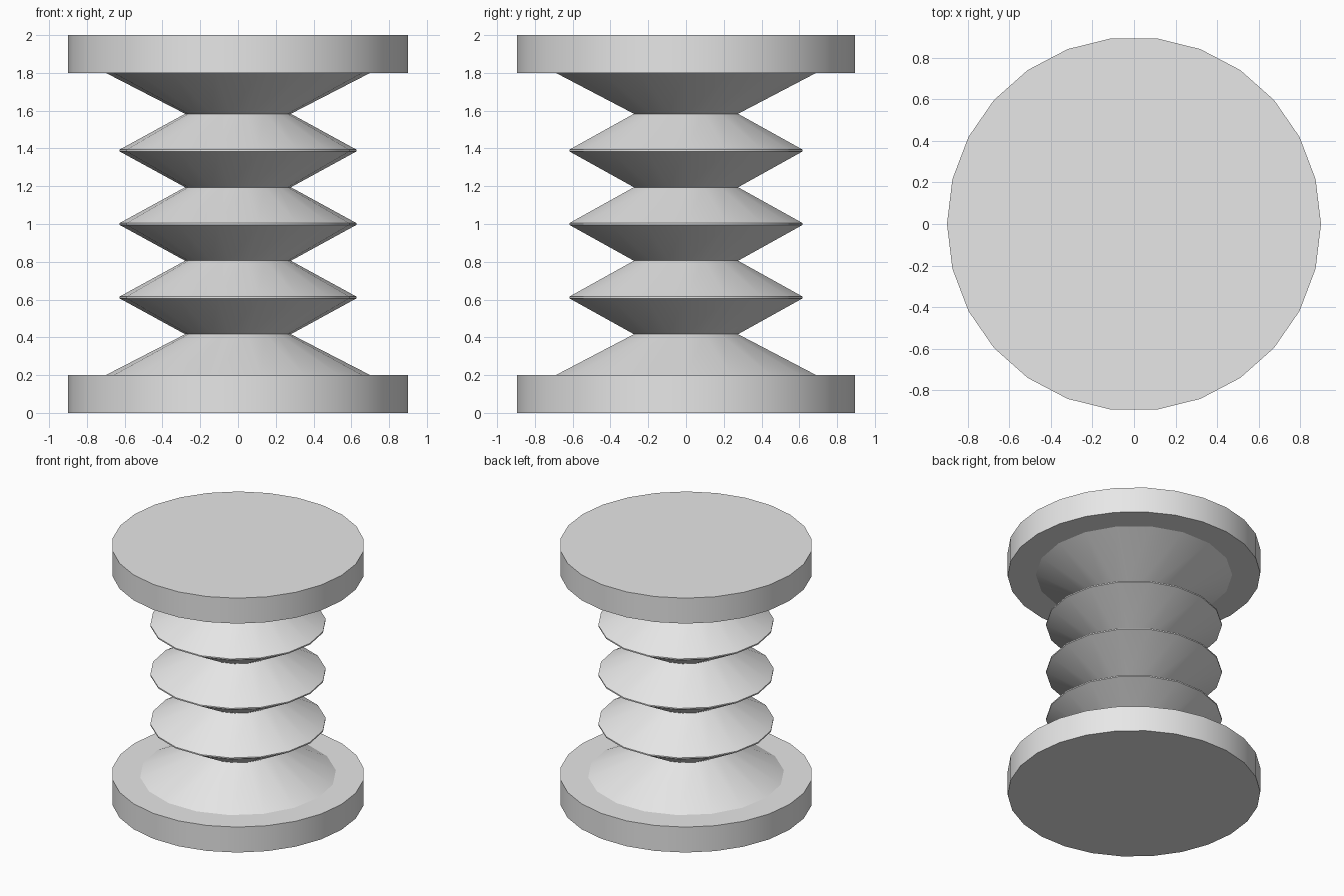
import bpy, bmesh
from math import cos, sin, pi

cube = bpy.data.objects.get("Cube")
if cube:
    bpy.data.objects.remove(cube, do_unlink=True)

# Single plain grey
grey = bpy.data.materials.new("plain_grey")
grey.use_nodes = True
colour = (0.8, 0.8, 0.8, 1)
grey.diffuse_color = colour
grey.node_tree.nodes["Principled BSDF"].inputs["Base Color"].default_value = colour


def lathe(name, profile, sides, capped):
    """Revolve an upward (radius, height) profile about the z axis."""
    bm = bmesh.new()
    rings = [[bm.verts.new((r * cos(2 * pi * i / sides), r * sin(2 * pi * i / sides), z))
              for i in range(sides)] for r, z in profile]
    for low, high in zip(rings, rings[1:]):
        for i in range(sides):
            j = (i + 1) % sides
            bm.faces.new((low[i], low[j], high[j], high[i]))
    if capped:
        bm.faces.new(rings[0][::-1])
        bm.faces.new(rings[-1])
    mesh = bpy.data.meshes.new(name)
    bm.to_mesh(mesh)
    bm.free()
    mesh.materials.append(grey)
    obj = bpy.data.objects.new(name, mesh)
    bpy.context.collection.objects.link(obj)
    bpy.ops.object.select_all(action="DESELECT")
    obj.select_set(True)
    bpy.context.view_layer.objects.active = obj
    bpy.ops.object.shade_smooth_by_angle(angle=pi / 6)
    return obj


# End plates
PLATE = 0.2
for name, z in (("bottom_plate", 0), ("top_plate", 2 - PLATE)):
    lathe(name, [(0.9, z), (0.9, z + PLATE)], 26, True)

# Bellows: flared ends, narrow waists and three thin rounded rims
PITCH, WAIST, RIM = 0.389, 0.28, 0.627
profile = [(0.7, PLATE)]
for fold in (-1, 0, 1):
    z = 1 + fold * PITCH
    profile += [(WAIST, z - PITCH / 2), (RIM - 0.017, z - 0.014), (RIM, z - 0.005),
                (RIM, z + 0.005), (RIM - 0.017, z + 0.014)]
profile += [(WAIST, 1 + 1.5 * PITCH), (0.7, 2 - PLATE)]
lathe("bellows", profile, 18, False)
